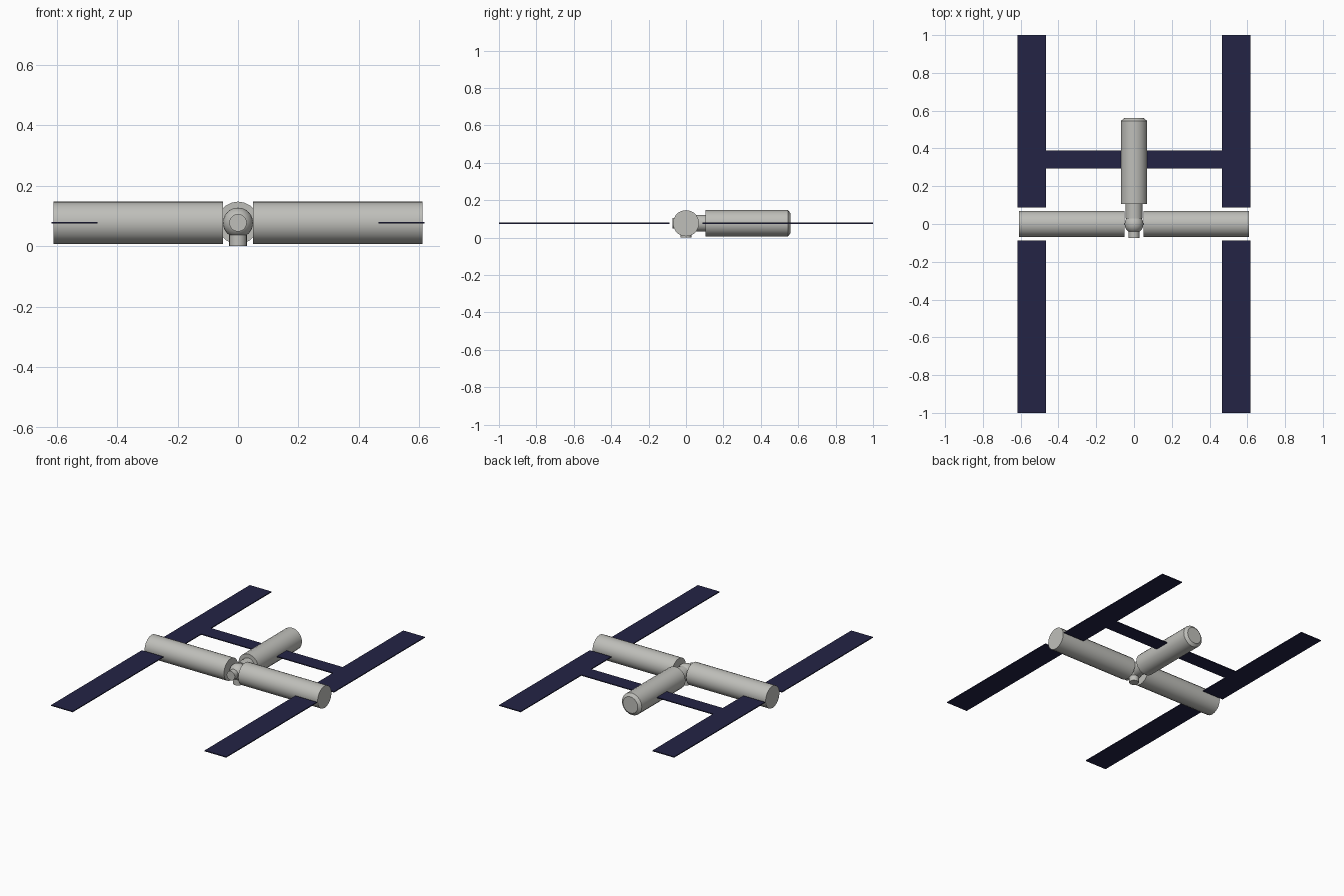
import bpy
import math
from mathutils import Vector

cube = bpy.data.objects.get("Cube")
if cube:
    bpy.data.objects.remove(cube, do_unlink=True)

AXIS_Z = 0.077   # height of the station's main plane
RADIUS = 0.07    # radius of the large modules


def material(name, rgb):
    mat = bpy.data.materials.new(name)
    mat.use_nodes = True
    mat.diffuse_color = (*rgb, 1)
    mat.node_tree.nodes["Principled BSDF"].inputs["Base Color"].default_value = (*rgb, 1)
    return mat


hull = material("hull grey", (0.52, 0.52, 0.49))
solar = material("solar navy", (0.017, 0.017, 0.06))


def finish(name, mat, smooth=True):
    obj = bpy.context.object
    obj.name = name
    obj.data.materials.append(mat)
    if smooth:
        bpy.ops.object.shade_smooth_by_angle(angle=math.radians(30))
    return obj


def tube(name, start, end, r1, r2=None, sides=20):
    """Cylinder or cone frustum between two points."""
    a, b = Vector(start), Vector(end)
    d = b - a
    bpy.ops.mesh.primitive_cone_add(
        vertices=sides, radius1=r1, radius2=r1 if r2 is None else r2,
        depth=d.length, location=(a + b) / 2,
        rotation=d.to_track_quat('Z', 'Y').to_euler())
    return finish(name, hull)


def plate(name, x0, x1, y0, y1):
    bpy.ops.mesh.primitive_cube_add(
        size=1, location=((x0 + x1) / 2, (y0 + y1) / 2, AXIS_Z))
    bpy.context.object.scale = (abs(x1 - x0), abs(y1 - y0), 0.006)
    bpy.ops.object.transform_apply(location=False, rotation=False, scale=True)
    return finish(name, solar, smooth=False)


# Central docking sphere
bpy.ops.mesh.primitive_uv_sphere_add(segments=20, ring_count=12, radius=0.05,
                                     location=(0, 0, AXIS_Z))
finish("hub_sphere", hull)

# Side modules and their solar wings
for side, s in (("left", 1), ("right", -1)):
    tube(side + "_module", (s * 0.05, 0, AXIS_Z), (s * 0.61, 0, AXIS_Z), RADIUS)
    for end, e in (("rear", 1), ("front", -1)):
        plate(f"{side}_{end}_solar_wing", s * 0.465, s * 0.617, e * 0.087, e)
    plate(side + "_solar_bridge", s * 0.06, s * 0.465, 0.293, 0.39)

# Rear module: neck, body and bevelled end
tube("rear_neck", (0, 0.03, AXIS_Z), (0, 0.105, AXIS_Z), 0.045)
tube("rear_module", (0, 0.105, AXIS_Z), (0, 0.545, AXIS_Z), RADIUS)
tube("rear_cap", (0, 0.545, AXIS_Z), (0, 0.56, AXIS_Z), RADIUS, 0.052)

# Docking ports on the hub, facing forward and down
tube("front_port", (0, -0.03, AXIS_Z), (0, -0.073, AXIS_Z), 0.029)
tube("lower_port", (0, 0, 0.04), (0, 0, 0), 0.029)
